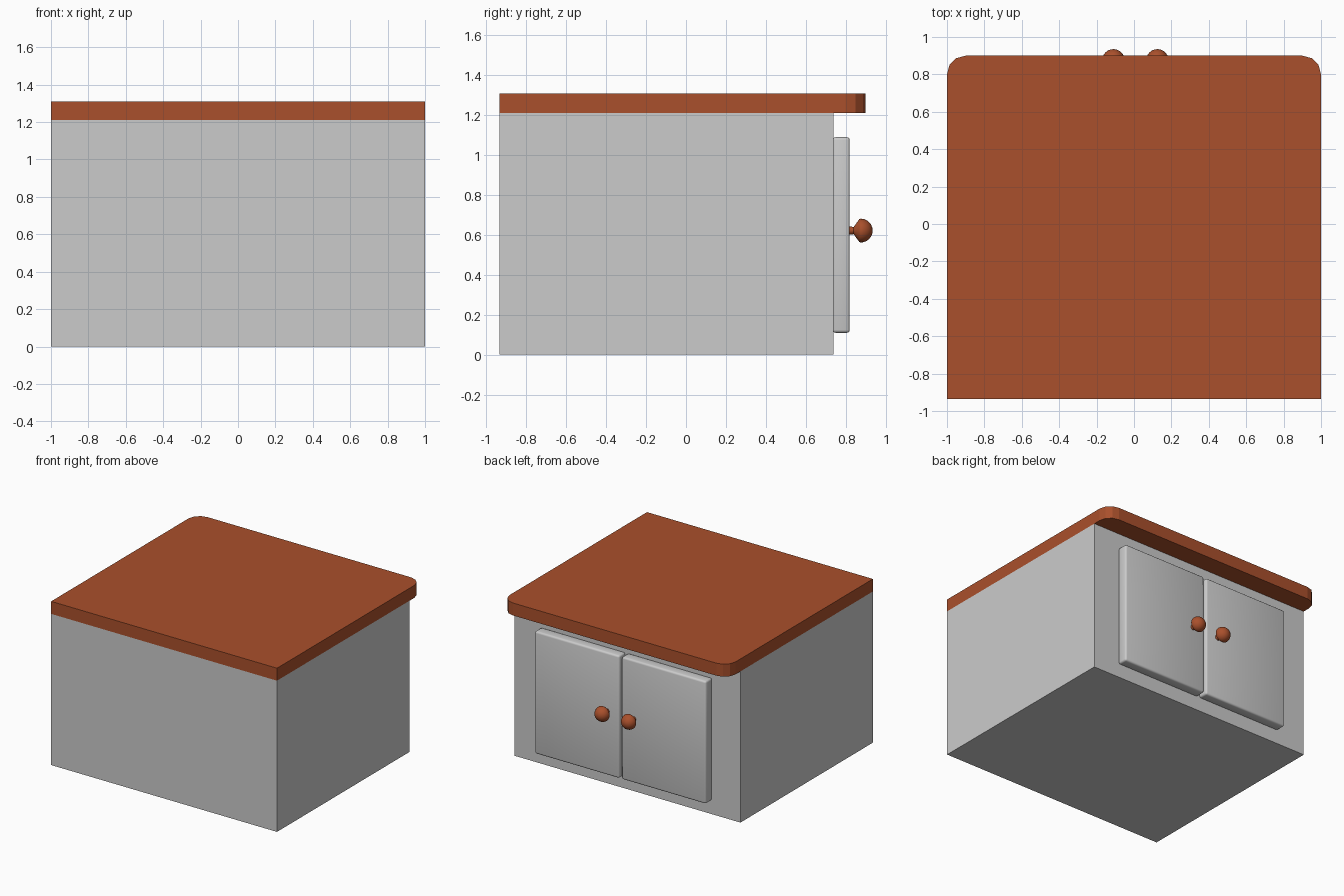
import bpy, bmesh, math
from mathutils import Vector

if "Cube" in bpy.data.objects:
    bpy.data.objects.remove(bpy.data.objects["Cube"])

wood = bpy.data.materials.new("brown_wood")
wood.diffuse_color = (0.4, 0.08, 0.025, 1)
wood.use_nodes = True
wood.node_tree.nodes["Principled BSDF"].inputs["Base Color"].default_value = wood.diffuse_color


def finish(name, bm, mat=None, smooth=False):
    bmesh.ops.recalc_face_normals(bm, faces=bm.faces[:])
    me = bpy.data.meshes.new(name)
    bm.to_mesh(me)
    bm.free()
    ob = bpy.data.objects.new(name, me)
    bpy.context.collection.objects.link(ob)
    if mat:
        me.materials.append(mat)
    if smooth:
        bpy.ops.object.select_all(action='DESELECT')
        ob.select_set(True)
        bpy.context.view_layer.objects.active = ob
        bpy.ops.object.shade_smooth_by_angle(angle=math.radians(40))
    return ob


def box(lo, hi):
    bm = bmesh.new()
    bmesh.ops.create_cube(bm, size=1)
    for v in bm.verts:
        v.co = Vector([lo[i] + (v.co[i] + 0.5) * (hi[i] - lo[i]) for i in range(3)])
    return bm


def bevel(bm, test, width, segments):
    edges = [e for e in bm.edges if all(test(v.co) for v in e.verts)]
    bmesh.ops.bevel(bm, geom=edges, offset=width, segments=segments,
                    profile=0.5, affect='EDGES')


# Cabinet body
finish("cabinet_body", box((-1, -0.935, 0), (1, 0.74, 1.21)))

# Worktop with two rounded corners on the door side
bm = box((-1, -0.935, 1.21), (1, 0.9, 1.31))
corners = [e for e in bm.edges
           if abs(e.verts[0].co.z - e.verts[1].co.z) > 0.05 and e.verts[0].co.y > 0]
bmesh.ops.bevel(bm, geom=corners, offset=0.1, segments=3, profile=0.5, affect='EDGES')
finish("worktop", bm, wood)

# Knob profile as (radius, distance from door): stem, flare, dome
profile = [(0.022, -0.01), (0.018, 0.02), (0.057, 0.048)]
profile += [(0.06 * math.cos(a), 0.055 + 0.06 * math.sin(a))
            for a in (math.radians(15 * i) for i in range(7))]

for side, x0, x1, kx in (("left", 0.018, 0.767, 0.125), ("right", -0.749, -0.002, -0.11)):
    # Door panel with softened edges
    bm = box((x0, 0.735, 0.11), (x1, 0.82, 1.09))
    bevel(bm, lambda co: True, 0.015, 3)
    finish(side + "_door", bm, None, True)

    # Turned knob
    bm = bmesh.new()
    vs = [bm.verts.new((kx + r, 0.82 + d, 0.622)) for r, d in profile]
    es = [bm.edges.new(p) for p in zip(vs, vs[1:])]
    bmesh.ops.spin(bm, geom=vs + es, cent=(kx, 0.82, 0.622), axis=(0, 1, 0),
                   angle=math.tau, steps=24)
    bmesh.ops.remove_doubles(bm, verts=bm.verts[:], dist=0.0005)
    finish(side + "_knob", bm, wood, True)
